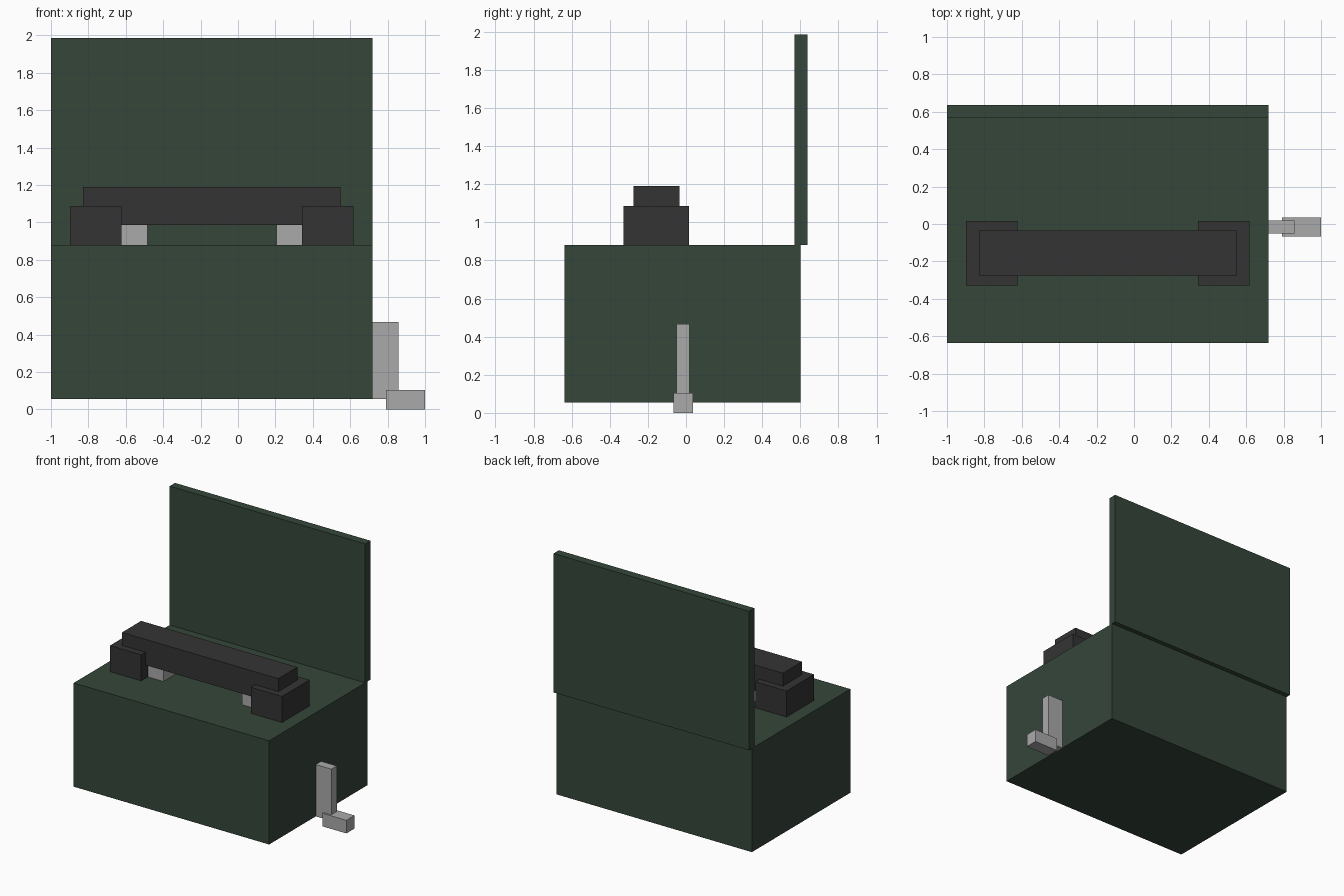
import bpy
import bmesh

if "Cube" in bpy.data.objects:
    bpy.data.objects.remove(bpy.data.objects["Cube"])


def material(name, rgb):
    m = bpy.data.materials.new(name)
    m.diffuse_color = (*rgb, 1.0)
    m.use_nodes = True
    m.node_tree.nodes["Principled BSDF"].inputs["Base Color"].default_value = m.diffuse_color
    return m


green = material("dark green", (0.036, 0.061, 0.042))
black = material("charcoal", (0.034, 0.034, 0.034))
grey = material("light grey", (0.40, 0.40, 0.40))


def box(name, x, y, z, mat):
    """Box from (min, max) ranges on each axis."""
    bm = bmesh.new()
    bmesh.ops.create_cube(bm, size=1.0)
    for v in bm.verts:
        v.co = [r[0] + (c + 0.5) * (r[1] - r[0]) for c, r in zip(v.co, (x, y, z))]
    mesh = bpy.data.meshes.new(name)
    bm.to_mesh(mesh)
    bm.free()
    mesh.materials.append(mat)
    obj = bpy.data.objects.new(name, mesh)
    bpy.context.collection.objects.link(obj)
    return obj


# Case and raised lid
box("case", (-1.0, 0.72), (-0.637, 0.60), (0.055, 0.88), green)
box("lid", (-1.0, 0.72), (0.57, 0.637), (0.88, 1.985), green)

# Handset bar
box("handset_bar", (-0.828, 0.547), (-0.275, -0.035), (0.985, 1.19), black)

# Mirrored ear pieces and cradle supports about the handset centre
CX = -0.14
for side, s in (("left", -1), ("right", 1)):
    cap = sorted((CX + s * 0.482, CX + s * 0.757))
    rest = sorted((CX + s * 0.345, CX + s * 0.485))
    box(side + "_handset_end", cap, (-0.328, 0.017), (0.88, 1.087), black)
    box(side + "_cradle", rest, (-0.245, -0.07), (0.88, 0.987), grey)

# Side crank
box("crank_arm", (0.72, 0.857), (-0.05, 0.018), (0.055, 0.467), grey)
box("crank_handle", (0.79, 1.0), (-0.066, 0.036), (0.0, 0.104), grey)
